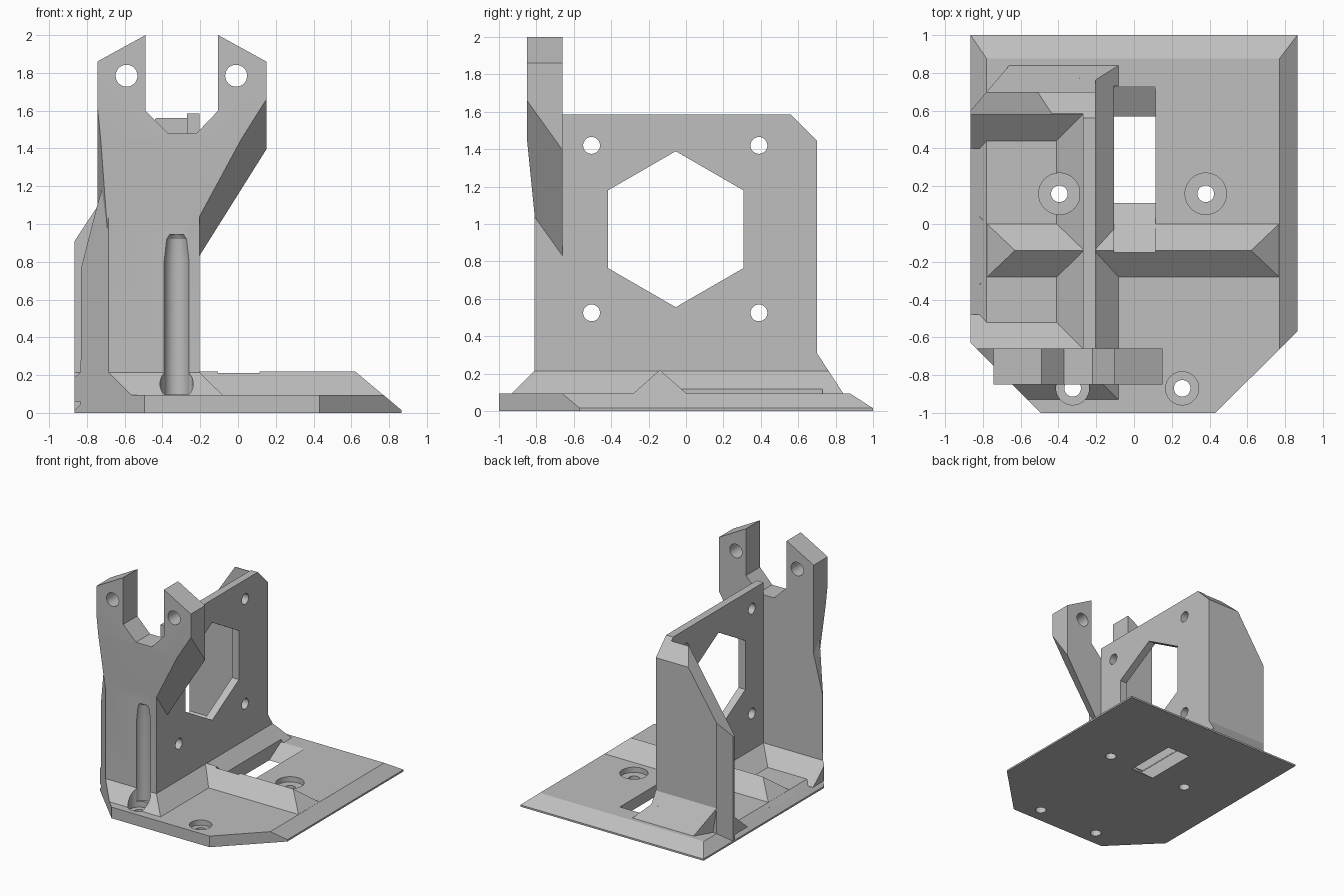
import bpy, bmesh, math
from mathutils import Vector

cube = bpy.data.objects.get("Cube")
if cube:
    bpy.data.objects.remove(cube, do_unlink=True)


def to_object(bm, name):
    bmesh.ops.recalc_face_normals(bm, faces=bm.faces[:])
    mesh = bpy.data.meshes.new(name)
    bm.to_mesh(mesh)
    bm.free()
    obj = bpy.data.objects.new(name, mesh)
    bpy.context.collection.objects.link(obj)
    return obj


def place(axis, u, v, t):
    return {"x": (t, u, v), "y": (u, t, v), "z": (u, v, t)}[axis]


def prism(name, axis, lo, hi, profile):
    """Extrude a 2D profile along an axis."""
    bm = bmesh.new()
    a, b = [[bm.verts.new(place(axis, u, v, t)) for u, v in profile] for t in (lo, hi)]
    bm.faces.new(a)
    bm.faces.new(b)
    for i in range(len(a)):
        j = (i + 1) % len(a)
        bm.faces.new((a[i], a[j], b[j], b[i]))
    return to_object(bm, name)


def disc(name, axis, u, v, r, lo, hi, sides=32, turn=0.0):
    angles = [turn + math.tau * i / sides for i in range(sides)]
    return prism(name, axis, lo, hi, [(u + r * math.cos(a), v + r * math.sin(a)) for a in angles])


def hull(name, points):
    bm = bmesh.new()
    for p in points:
        bm.verts.new(p)
    bmesh.ops.convex_hull(bm, input=bm.verts[:])
    bmesh.ops.dissolve_limit(bm, angle_limit=0.01, verts=bm.verts[:], edges=bm.edges[:])
    return to_object(bm, name)


def rect(x0, x1, y0, y1, z):
    return [(x, y, z) for x in (x0, x1) for y in (y0, y1)]


def slice_off(obj, a, b, c, keep):
    """Cut by the plane through a, b, c and keep the side holding the point keep."""
    a, b, c = Vector(a), Vector(b), Vector(c)
    normal = (b - a).cross(c - a).normalized()
    if normal.dot(Vector(keep) - a) > 0:
        normal = -normal
    bm = bmesh.new()
    bm.from_mesh(obj.data)
    cut = bmesh.ops.bisect_plane(bm, geom=bm.verts[:] + bm.edges[:] + bm.faces[:],
                                 plane_co=a, plane_no=normal, clear_outer=True)
    edges = [e for e in cut["geom_cut"] if isinstance(e, bmesh.types.BMEdge)]
    bmesh.ops.holes_fill(bm, edges=edges)
    bmesh.ops.recalc_face_normals(bm, faces=bm.faces[:])
    bm.to_mesh(obj.data)
    bm.free()


def combine(obj, tools, operation):
    for tool in tools:
        mod = obj.modifiers.new("bool", "BOOLEAN")
        mod.operation, mod.solver, mod.object = operation, "EXACT", tool
        bpy.context.view_layer.update()
        graph = bpy.context.evaluated_depsgraph_get()
        mesh = bpy.data.meshes.new_from_object(obj.evaluated_get(graph))
        obj.modifiers.clear()
        obj.data = mesh
        bpy.data.objects.remove(tool, do_unlink=True)


# Base with bevelled sides and back
body = hull("motor_bracket", rect(-.865, .865, -1, 1, 0) + rect(-.865, .865, -1, 1, .015)
            + rect(-.78, .77, -1, .875, .095))

# Low ridge across the base
ridge = hull("ridge", rect(-.82, .81, -.32, .04, .06)
             + [(-.63, -.14, .22), (.62, -.14, .22)])

# Upright plate, front wall and back wall
plate = prism("upright_plate", "x", -.27, -.205,
              [(-.81, 0), (.86, .06), (.7, .31), (.7, 1.585), (-.66, 1.585),
               (-.66, 1.3), (-.81, 1.2)])
front_wall = prism("front_wall", "y", -.81, -.66,
                   [(-.865, 0), (-.865, .23), (-.83, .28), (-.83, .77), (-.745, 1.1),
                    (-.7, 1.25), (-.205, 1.25), (-.205, 0)])
back_wall = prism("back_wall", "y", .58, .7,
                  [(-.865, 0), (-.865, .91), (-.435, 1.56), (-.22, 1.56), (-.22, 0)])
slice_off(back_wall, (-.865, .6, 0), (-.78, .7, 0), (-.78, .7, 1), (-.3, .6, .5))

# Sloped skirts at the feet of the walls
plate_skirt = hull("plate_skirt", rect(-.27, -.205, -.81, .762, .215)
                   + rect(-.45, -.045, -.965, .863, .06))
front_skirt = hull("front_skirt", rect(-.865, -.205, -.81, -.66, .215)
                   + rect(-.865, -.045, -.965, -.48, .06))
back_skirt = hull("back_skirt", rect(-.865, -.22, .58, .6, .215)
                  + rect(-.865, -.22, .4, .6, .06))
rear_flare = hull("rear_flare", rect(-.78, -.205, .6, .7, .31)
                  + [(-.8, .6, .06), (-.64, .863, .06), (-.205, .863, .06), (-.205, .6, .06)])
combine(body, [ridge, plate, front_wall, back_wall, plate_skirt,
               front_skirt, back_skirt, rear_flare], "UNION")

# Cut front corners and the sloped top rear corner
combine(body, [
    prism("left_corner", "z", -.1, 1.5, [(-1.195, -.3), (-.395, -1.1), (-1.195, -1.1)]),
    prism("right_corner", "z", -.1, .5, [(.33, -1.1), (1.03, -.405), (1.03, -1.1)]),
    prism("top_corner", "x", -1, 0, [(.555, 1.59), (.75, 1.395), (.75, 1.7), (.555, 1.7)]),
], "DIFFERENCE")

# Fork on top of the front wall, with tapered underside and front
fork = prism("fork", "y", -.85, -.66,
             [(-.205, .83), (.15, 1.39), (.15, 1.86), (-.105, 2), (-.105, 1.6),
              (-.22, 1.48), (-.37, 1.48), (-.49, 1.6), (-.49, 2), (-.745, 1.86),
              (-.745, 1.1), (-.68, .83)])
middle = (-.3, -.7, 1.4)
slice_off(fork, (.15, -.85, 1.66), (.15, -.66, 1.395), (-.205, -.66, .83), middle)
slice_off(fork, (0, -.85, 1.45), (1, -.85, 1.45), (0, -.81, 1.05), middle)
slice_off(fork, (-.745, -.85, 1.63), (-.69, -.83, 1.03), (-.745, -.66, 1.1), middle)
combine(body, [fork], "UNION")

# Window, bolt holes and slot
cutters = [disc("hex_window", "x", -.055, .972, .417, -.5, 0, 6, math.pi / 6)]
for y in (-.505, .39):
    for z in (.525, 1.42):
        cutters.append(disc("bolt_hole", "x", y, z, .045, -.4, 0))
for x in (-.59, -.01):
    cutters.append(disc("fork_hole", "y", x, 1.785, .058, -1, -.5))
for x, y, r in ((-.325, -.87, .088), (.255, -.87, .088), (.38, .16, .11), (-.395, .16, .11)):
    cutters.append(disc("counterbore", "z", x, y, r, .05, .2))
    cutters.append(disc("screw_hole", "z", x, y, .044, -.1, .1))
cutters.append(prism("slot", "x", -.105, .115,
                     [(-.155, .215), (.11, 0), (.11, -.1), (.57, -.1), (.57, 0),
                      (.73, .095), (.73, .4), (-.155, .4)]))

# Rounded tool groove up the front wall
groove = []
for z, r in ((.1, .068), (.8, .068), (.92, .055), (.945, .04)):
    groove += [(-.325 + r * math.cos(a), -.825 + r * math.sin(a), z)
               for a in (math.tau * i / 24 for i in range(24))]
cutters.append(hull("tool_groove", groove))
combine(body, cutters, "DIFFERENCE")

# Plain grey finish
grey = bpy.data.materials.new("plain_grey")
grey.use_nodes = True
colour = (.52, .52, .52, 1)
grey.diffuse_color = colour
grey.node_tree.nodes["Principled BSDF"].inputs["Base Color"].default_value = colour
body.data.materials.clear()
body.data.materials.append(grey)
for face in body.data.polygons:
    face.material_index = 0

bpy.ops.object.select_all(action="DESELECT")
body.select_set(True)
bpy.context.view_layer.objects.active = body
bpy.ops.object.shade_smooth_by_angle(angle=math.radians(20))
